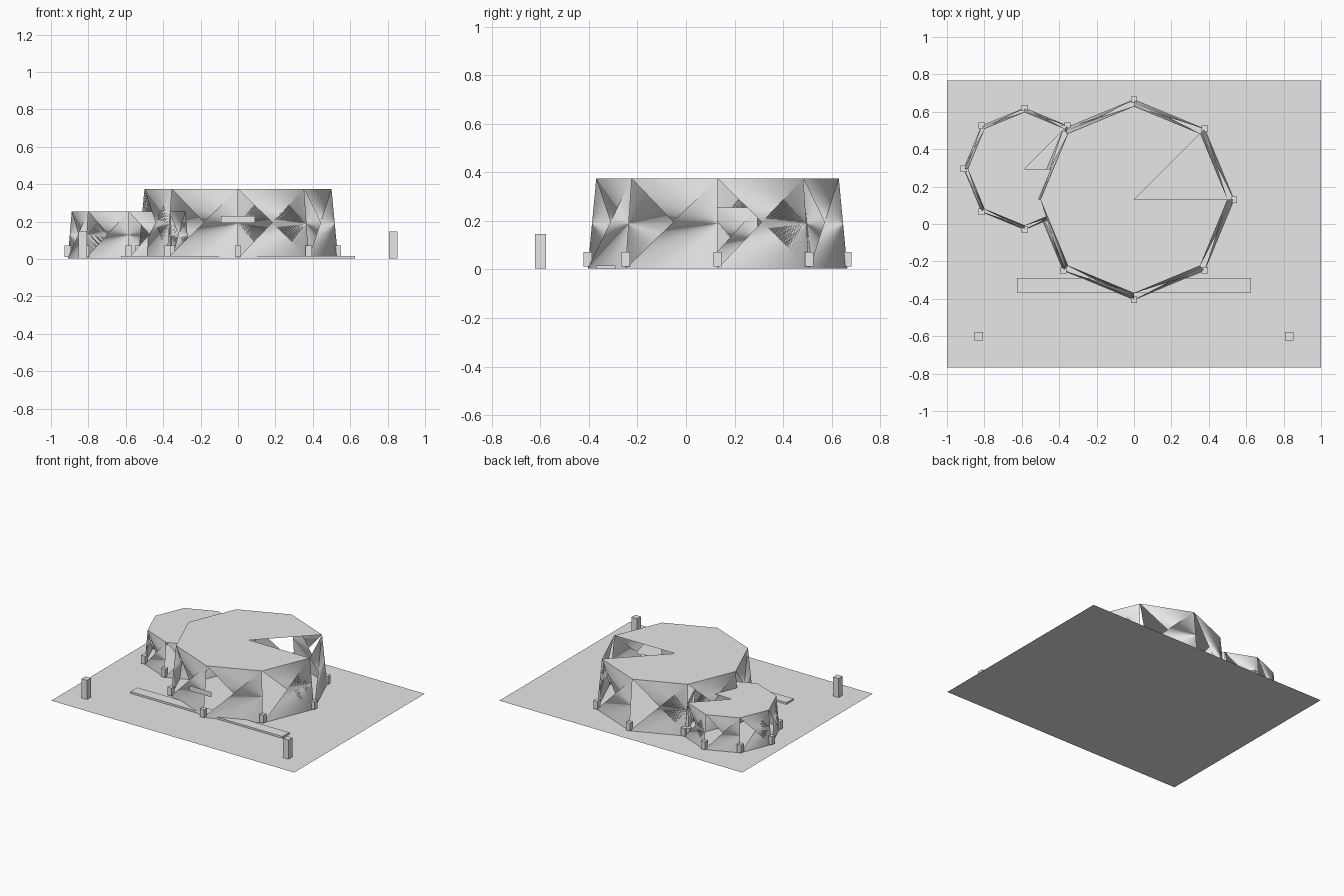
import bpy, math

if "Cube" in bpy.data.objects:
    bpy.data.objects.remove(bpy.data.objects["Cube"])

grey = bpy.data.materials.new("plain_grey")
grey.diffuse_color = (0.8, 0.8, 0.8, 1)
grey.use_nodes = True
grey.node_tree.nodes["Principled BSDF"].inputs["Base Color"].default_value = grey.diffuse_color


def mesh_object(name, verts, faces, smooth=False):
    me = bpy.data.meshes.new(name)
    me.from_pydata(verts, [], faces)
    me.materials.append(grey)
    for p in me.polygons:
        p.use_smooth = smooth
    ob = bpy.data.objects.new(name, me)
    bpy.context.collection.objects.link(ob)
    return ob


def box(name, x, y, z0, z1, w, d):
    bpy.ops.mesh.primitive_cube_add(size=1, location=(x, y, (z0 + z1) / 2))
    ob = bpy.context.object
    ob.name = name
    ob.scale = (w, d, z1 - z0)
    ob.data.materials.append(grey)


def ring(cx, cy, r, z):
    return [(cx + r * math.cos(k * math.pi / 4), cy + r * math.sin(k * math.pi / 4), z)
            for k in range(8)]


def pavilion(name, cx, cy, r_low, r_top, h):
    low, top = ring(cx, cy, r_low, 0.004), ring(cx, cy, r_top, h)
    # Folded wall panels, each open on one side
    walls = []
    for i in range(8):
        j = (i + 1) % 8
        walls += [(i, j, 8 + j), (j, 8 + i, 8 + j)]
    mesh_object(name + "_walls", low + top, walls, smooth=True)
    # Flat roof fan with one wedge left open
    mesh_object(name + "_roof", top + [(cx, cy, h)],
                [(8, i, (i + 1) % 8) for i in range(1, 8)])
    # Short footing at each corner
    for x, y, _ in low:
        box(name + "_footing", x, y, 0.012, 0.072, 0.034, 0.034)


# Ground slab and front step
mesh_object("ground_plate", [(-1, -.767, 0), (1, -.767, 0), (1, .767, 0), (-1, .767, 0)],
            [(0, 1, 2, 3)])
box("front_step", 0, -0.33, 0.002, 0.016, 1.25, 0.08)

# Large and small eight-sided pavilions
pavilion("large_pavilion", 0, 0.13, 0.535, 0.5, 0.375)
pavilion("small_pavilion", -0.585, 0.295, 0.325, 0.304, 0.255)

# Sign panel in front of the entrance
mesh_object("sign_panel", [(-.09, -.44, .192), (.09, -.44, .192), (.09, -.44, .23), (-.09, -.44, .23)],
            [(0, 1, 2, 3)])

# Gate posts
for side in (-1, 1):
    box("gate_post", side * 0.83, -0.6, 0.004, 0.147, 0.045, 0.045)
